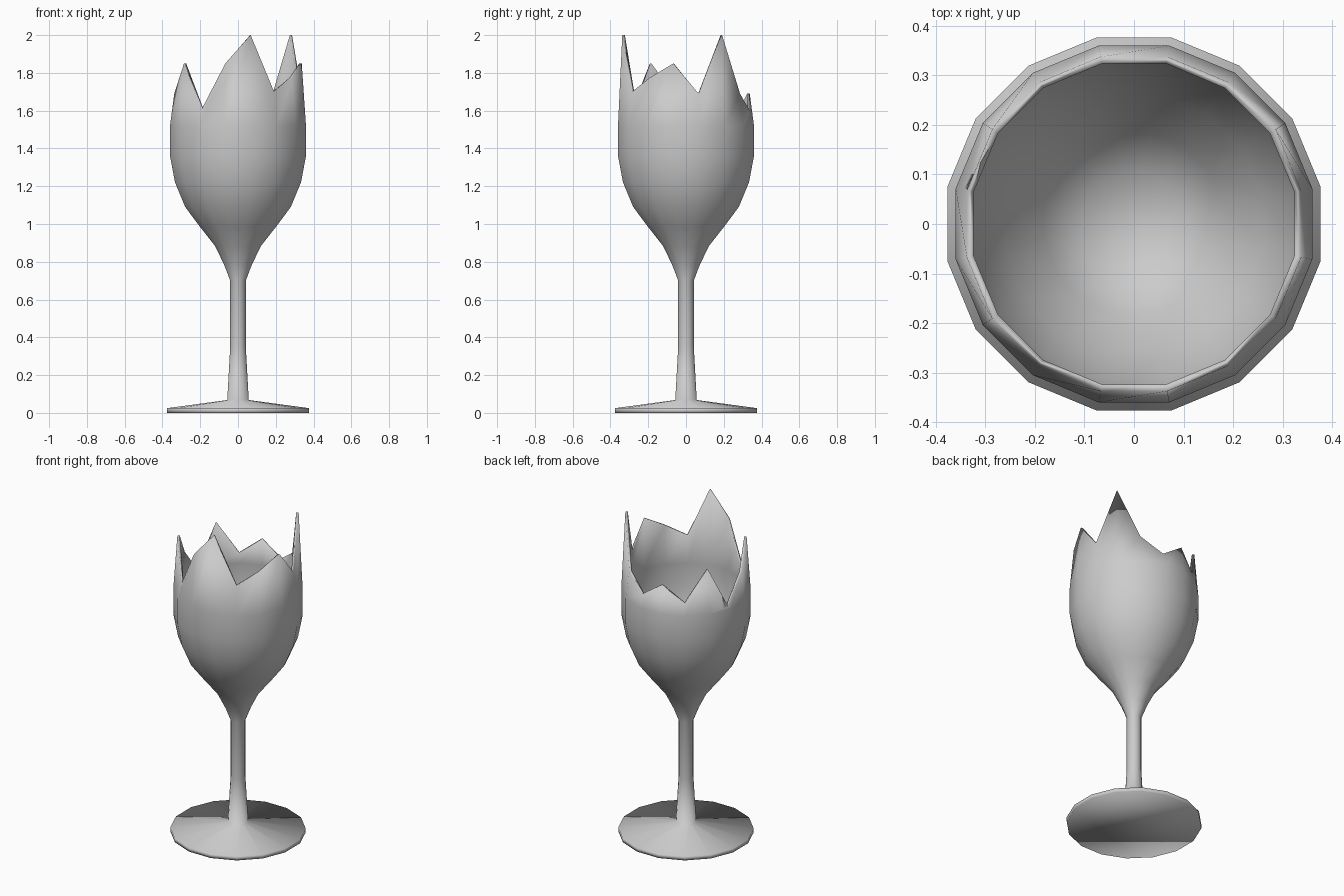
import bpy, bmesh
from math import cos, sin, pi

if "Cube" in bpy.data.objects:
    bpy.data.objects.remove(bpy.data.objects["Cube"])

SIDES = 16

# outer profile (radius, z) from foot to just under the rim
outer = [(0.384, 0.0), (0.384, 0.025), (0.058, 0.068), (0.042, 0.35), (0.042, 0.70),
         (0.075, 0.785), (0.125, 0.885), (0.205, 0.985), (0.285, 1.09),
         (0.34, 1.22), (0.367, 1.36), (0.367, 1.52)]
# inner profile from just under the rim to the bowl floor
inner = [(0.350, 1.52), (0.350, 1.36), (0.323, 1.23), (0.265, 1.10), (0.185, 0.99), (0.105, 0.90)]
# jagged rim heights, anticlockwise from +x
rim = [1.69, 2.00, 1.69, 1.60, 1.69, 1.59, 1.79, 1.53,
       1.69, 1.85, 1.61, 1.85, 2.00, 1.70, 1.775, 1.85]

bm = bmesh.new()


def ring(radius, heights):
    return [bm.verts.new((radius * cos((k + 0.5) * 2 * pi / SIDES),
                          radius * sin((k + 0.5) * 2 * pi / SIDES), heights[k]))
            for k in range(SIDES)]


# foot, stem, bowl, broken rim and inside of the bowl as one revolved skin
rings = [ring(r, [z] * SIDES) for r, z in outer]
rings += [ring(0.344, rim), ring(0.330, rim)]
rings += [ring(r, [z] * SIDES) for r, z in inner]
for a, b in zip(rings, rings[1:]):
    for k in range(SIDES):
        n = (k + 1) % SIDES
        bm.faces.new((a[k], a[n], b[n], b[k]))

# underside of the foot and floor of the bowl
bm.faces.new(rings[0][::-1])
bm.faces.new(rings[-1])
bmesh.ops.recalc_face_normals(bm, faces=bm.faces[:])
for f in bm.faces:
    f.smooth = True

mesh = bpy.data.meshes.new("broken_wine_glass")
bm.to_mesh(mesh)
bm.free()
glass = bpy.data.objects.new("broken_wine_glass", mesh)
bpy.context.collection.objects.link(glass)
